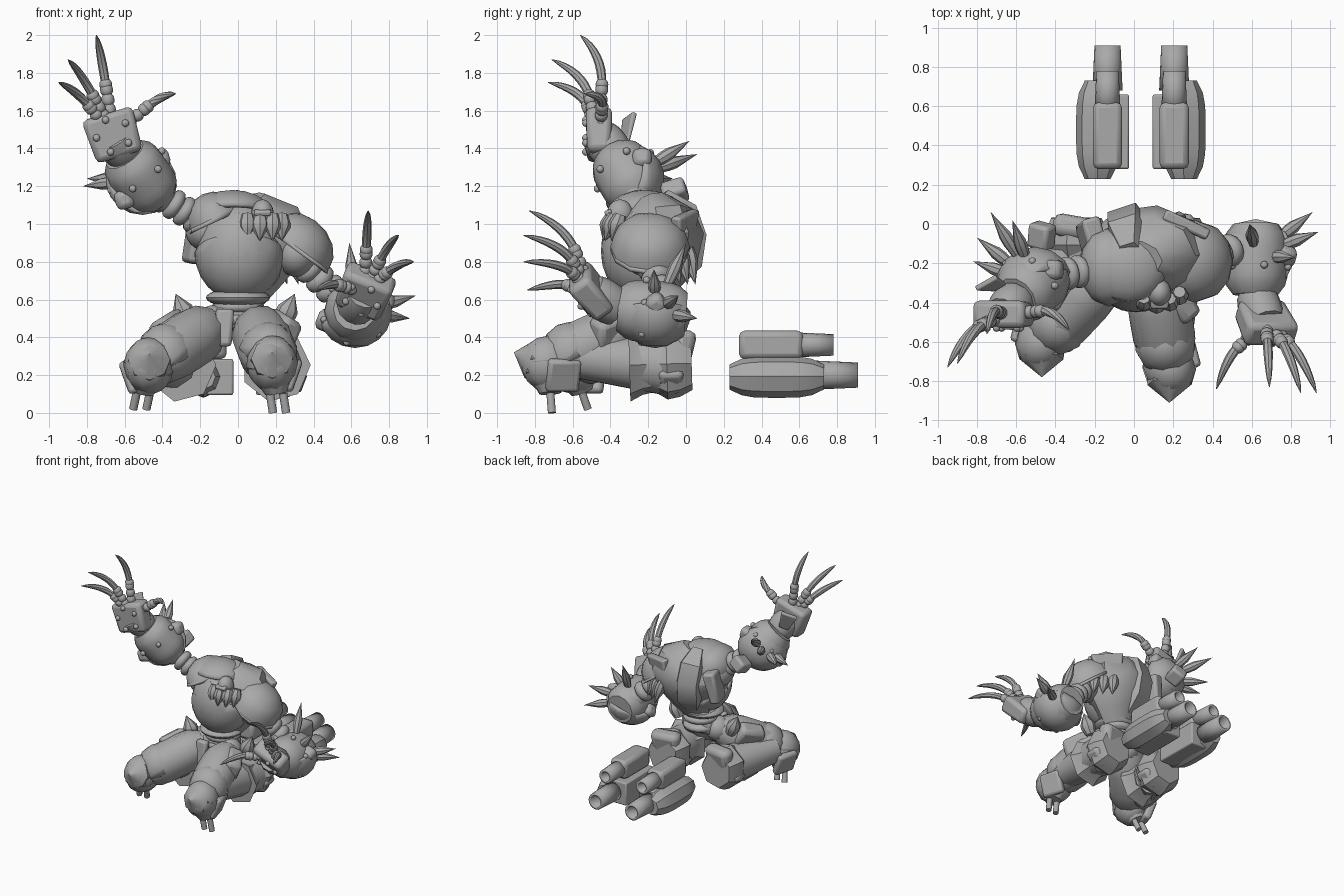
import bpy, bmesh, math
from mathutils import Vector, Matrix, Euler

if "Cube" in bpy.data.objects:
    bpy.data.objects.remove(bpy.data.objects["Cube"], do_unlink=True)

GREY = (.4, .4, .4, 1)
steel = bpy.data.materials.new("grey steel")
steel.use_nodes = True
steel.diffuse_color = GREY
steel.node_tree.nodes["Principled BSDF"].inputs["Base Color"].default_value = GREY


def finish(name, bm, bevel=0, shell=0):
    bmesh.ops.recalc_face_normals(bm, faces=bm.faces[:])
    mesh = bpy.data.meshes.new(name)
    bm.to_mesh(mesh)
    bm.free()
    part = bpy.data.objects.new(name, mesh)
    bpy.context.collection.objects.link(part)
    mesh.materials.append(steel)
    if shell:
        part.modifiers.new("thickness", "SOLIDIFY").thickness = shell
    if bevel:
        modifier = part.modifiers.new("bevel", "BEVEL")
        modifier.width, modifier.segments = bevel, 2
    for other in bpy.context.selected_objects:
        other.select_set(False)
    part.select_set(True)
    bpy.context.view_layer.objects.active = part
    bpy.ops.object.shade_smooth_by_angle(angle=math.radians(38))


def rotation(turn):
    return Euler([math.radians(angle) for angle in turn]).to_matrix()


def place(bm, at, size, turn):
    scale = Matrix.Diagonal((*size, 1))
    bm.transform(Matrix.Translation(at) @ rotation(turn).to_4x4() @ scale)


def ball(name, at, size, turn=(0, 0, 0), segments=20, half=None):
    """Ellipsoid; given a direction, only the half facing it is kept, as a shell."""
    bm = bmesh.new()
    bmesh.ops.create_uvsphere(bm, u_segments=segments, v_segments=segments // 2 + 2, radius=1)
    if half:
        everything = bm.verts[:] + bm.edges[:] + bm.faces[:]
        bmesh.ops.bisect_plane(bm, geom=everything, plane_co=(0, 0, 0), plane_no=half, clear_inner=True)
    place(bm, at, size, turn)
    finish(name, bm, shell=.025 if half else 0)


def box(name, at, size, turn=(0, 0, 0), bevel=.02, taper=1):
    bm = bmesh.new()
    bmesh.ops.create_cube(bm, size=1)
    for vert in bm.verts:
        if vert.co.z < 0:
            vert.co.x *= taper
            vert.co.y *= taper
    place(bm, at, size, turn)
    finish(name, bm, bevel)


def line(start, end, steps):
    return [Vector(start).lerp(Vector(end), i / steps) for i in range(steps + 1)]


def arc(start, pull, end, steps):
    """Curve from start to end, drawn towards the pull point."""
    first, second = line(start, pull, steps), line(pull, end, steps)
    return [a.lerp(b, i / steps) for i, (a, b) in enumerate(zip(first, second))]


def swell(radius, dip):
    return lambda t: radius * (1 - dip * (2 * t - 1) ** 4)


def tube(name, path, profile, sides=12, flat=1, hollow=False):
    """Rings along a path; the profile gives the radius from start to end."""
    bm, rings = bmesh.new(), []
    last = len(path) - 1
    for i, point in enumerate(path):
        ahead = (path[min(i + 1, last)] - path[max(i - 1, 0)]).normalized()
        side = Vector((1, .01, .02))
        side = (side - ahead * ahead.dot(side)).normalized()
        over = ahead.cross(side) * flat
        angles = [math.tau * j / sides for j in range(sides)]
        rings.append([bm.verts.new(point + profile(i / last) * (side * math.cos(a) + over * math.sin(a)))
                      for a in angles])
    for ring, following in zip(rings, rings[1:]):
        for j in range(sides):
            bm.faces.new((ring[j - 1], ring[j], following[j], following[j - 1]))
    if not hollow:
        bm.faces.new(rings[0])
        bm.faces.new(rings[-1])
    finish(name, bm, shell=.02 if hollow else 0)


def spike(name, base, tip, radius):
    tube(name, line(base, tip, 6), lambda t: radius * min(.7 + t, 2.01 - 2 * t), 8)


def beads(name, start, end, count, radius):
    """Ribbed joint of rounded rings."""
    ribs = lambda t: radius * (.7 + .3 * abs(math.sin(math.pi * count * t)) ** .5)
    tube(name, line(start, end, count * 6), ribs, 16)


def finger(name, palm, tip, reach):
    arch = Vector((0, .06, .03))
    joint = palm.lerp(tip, reach) + arch
    base = palm.lerp(joint, .4)
    beads(name + "_segments", base, joint, 3, .034)
    ball(name + "_knuckle", joint, (.034, .034, .034), segments=12)
    claw = arc(joint, joint.lerp(tip, .5) + arch, tip, 8)
    tube(name + "_claw", claw, lambda t: .002 + .026 * (.8 + t) * (1 - t) ** .7, 8)


def rivets(name, centre, facing, spread, count):
    across = facing.orthogonal().normalized()
    up = facing.cross(across)
    for i in range(count):
        angle = math.tau * (i + .5) / count
        at = centre + spread * (across * math.cos(angle) + up * math.sin(angle))
        ball(name, at, (.02, .02, .02), segments=10)


def arm(side, shoulder, elbow, wrist, palm, turn, guard, claws, thumb, spikes):
    elbow, wrist, palm = Vector(elbow), Vector(wrist), Vector(palm)
    middle = elbow.lerp(wrist, .45)
    axis = (wrist - elbow).normalized()
    beads(side + "_upper_arm", shoulder, elbow.lerp(wrist, .25), 6, .085)
    tube(side + "_forearm", line(elbow, wrist, 8), swell(.165, .3), 12)
    ball(side + "_forearm_guard", middle, (.2, .19, .19), segments=14, half=guard)
    rivets(side + "_forearm_rivet", middle + axis * .06, axis, .17, 6)
    sideways = axis.cross(Vector(guard)).normalized()
    for direction in (-1, 1):
        box(side + "_forearm_boss", middle + sideways * direction * .16, (.1, .1, .1), turn, .03)
    for tip in spikes:
        spike(side + "_forearm_spike", middle.lerp(Vector(tip), .35), tip, .032)
    # Hand
    tube(side + "_wrist", line(wrist, palm, 4), swell(.11, .1))
    box(side + "_palm", palm, (.28, .14, .24), turn, .03, .9)
    facing = rotation(turn) @ Vector((0, -1, 0))
    rivets(side + "_palm_rivet", palm + facing * .07, facing, .09, 5)
    for tip in claws:
        finger(side + "_finger", palm, Vector(tip), .45)
    finger(side + "_thumb", palm, Vector(thumb), .55)


# Raised and lowered arms
arm("right", (-.15, -.22, .98), (-.43, -.24, 1.13), (-.6, -.38, 1.37), (-.66, -.46, 1.47),
    (0, -17, 0), (-.4, 1, -.3),
    [(-.95, -.73, 1.75), (-.9, -.71, 1.87), (-.75, -.56, 2)], (-.33, -.54, 1.69),
    [(-.73, .06, 1.37), (-.8, -.07, 1.24), (-.82, -.19, 1.2), (-.62, .02, 1.44)])
arm("left", (.3, -.2, .84), (.62, 0, .52), (.62, -.36, .55), (.67, -.5, .64),
    (38, 22, 0), (.3, 0, -1),
    [(.69, -.83, 1.07), (.85, -.86, .94), (.93, -.86, .8)], (.42, -.84, .65),
    [(.91, .06, .5), (.94, -.04, .62), (.82, -.17, .76), (.59, 0, .9)])
box("right_elbow_plate", (-.47, -.06, 1.17), (.12, .13, .1), (20, -30, -15))
box("right_hand_back_plate", (-.72, -.31, 1.5), (.13, .03, .16), (-20, -20, 30), .01, .6)

# Torso: round chest, waist and broad faceted back
ball("chest", (.01, -.23, .86), (.23, .22, .26), segments=28)
ball("belly_plate", (.01, -.23, .85), (.24, .22, .26), half=(0, -.4, -1))
tube("back_shell", arc((0, -.18, .6), (.12, -.1, .9), (.02, -.18, 1.12), 5),
     lambda t: .13 + .19 * math.sin(math.pi * t ** 1.4), 9, .75)
tube("back_ridge", arc((0, -.1, .68), (-.05, .09, .95), (-.02, -.14, 1.14), 4), swell(.13, .5), 5)
beads("waist", (0, -.2, .46), (0, -.2, .66), 3, .14)
ball("belt_ring", (0, -.22, .61), (.17, .16, .05))
box("pelvis", (0, -.22, .5), (.26, .2, .13), bevel=.04)
box("front_tasset", (-.07, -.38, .45), (.1, .06, .2), (-8, 0, 0), taper=.7)

# Head and toothed collar
ball("head", (.13, -.35, 1.05), (.06, .07, .08))
box("brow", (.13, -.41, 1.06), (.09, .04, .03), (20, 0, 0), .01)
box("jaw", (.13, -.39, 1), (.07, .07, .04), taper=.6)
ball("hood", (-.03, -.22, 1.07), (.2, .19, .11), segments=14, half=(0, .3, 1))
for i in range(5):
    angle = math.pi * (1.15 + i * .17)
    root = Vector((.12 + .13 * math.cos(angle), -.3 + .09 * math.sin(angle), 1.05))
    spike("collar_tooth", root, root + Vector((0, -.05, -.14)), .045)

# Shoulder and back armour
ball("left_shoulder_guard", (.31, -.19, .88), (.21, .21, .17), (0, 36, 0), 12, half=(0, 0, 1))
ball("left_shoulder_joint", (.31, -.2, .84), (.11, .14, .12))
ball("right_shoulder_guard", (-.13, -.22, 1.03), (.15, .2, .14), (0, -25, 0), 12, half=(0, 0, 1))
ball("right_shoulder_joint", (-.18, -.2, .97), (.1, .13, .11))
box("right_back_plate", (-.22, -.07, .92), (.1, .2, .26), (0, 12, 15), .02, .8)
box("left_back_plate", (.24, -.01, .92), (.26, .06, .28), (-8, 10, -25), taper=.5)
for i in range(3):
    root = Vector((.2 + i * .06, -i * .04, .9))
    spike("back_quill", root, root + Vector((.06, .05, -.22)), .04)

# Crouching legs: thigh, knee guard, calf, heel block and toes
for side, out, hip, knee, heel, toe in (
        ("right", -1, (-.13, -.24, .47), (-.47, -.6, .25), (-.3, -.12, .25), (-.52, -.52, .02)),
        ("left", 1, (.1, -.26, .47), (.18, -.73, .26), (.2, -.12, .25), (.22, -.71, 0))):
    hip, knee, heel, toe = map(Vector, (hip, knee, heel, toe))
    ball(side + "_hip", hip, (.1, .1, .1))
    tube(side + "_thigh", line(hip, knee, 6), swell(.16, .4), 10)
    ball(side + "_thigh_guard", hip.lerp(knee, .75), (.16, .16, .17), (0, 0, 30 * out), 10, half=(0, -.5, 1))
    ball(side + "_knee_guard", knee, (.135, .15, .15), (25, 0, 20 * out), 10)
    spike(side + "_knee_spike", knee, knee + Vector((0, -.18, .06)), .11)
    box(side + "_knee_plate", knee + Vector((0, -.1, .03)), (.08, .08, .08), (15, 45, 0))
    box(side + "_hip_guard", hip.lerp(knee, .4) + Vector((.09 * out, .05, .06)), (.12, .2, .16),
        (20, 25 * out, 40 * out), .03, 1.2)
    root = hip + Vector((.13 * out, .02, 0))
    spike(side + "_hip_spike", root, root + Vector((.07 * out, 0, .16)), .055)
    tube(side + "_calf", line(knee + Vector((0, .1, .04)), heel, 6), lambda t: .11 + .05 * t, 10)
    # Heel armour: flared block with a raised rear cuff and side fins
    back = heel + Vector((0, .15, .01))
    tube(side + "_heel_block", line(heel - Vector((0, .18, 0)), back, 5),
         lambda t: .16 + .025 * math.cos(math.tau * t * 1.5), 7, 1.05)
    box(side + "_heel_cuff", back - Vector((0, .06, -.06)), (.24, .12, .24), (-10, 0, 10 * out), .04, .8)
    for tilt in (-35, 35):
        box(side + "_heel_fin", heel + Vector((0, .04, -.02)), (.32, .14, .16), (0, tilt, 0), .03, .8)
    ankle = toe.lerp(knee, .4)
    tube(side + "_shin", line(knee, ankle, 4), lambda t: .14 - .08 * t, 10)
    box(side + "_shin_side", knee + Vector((.09 * out, .08, -.06)), (.06, .18, .18), (0, 20 * out, 15 * out))
    for shift in (Vector((-.035, 0, 0)), Vector((.035, 0, 0))):
        tube(side + "_toe", line(ankle + shift, toe + shift, 1), lambda t: .022, 10)

# Twin gun pods behind, mirrored about their shared middle
for side, out in (("right", -1), ("left", 1)):
    middle = .035
    gun, outer, inner = (middle + out * offset for offset in (.17, .22, .13))
    tube(side + "_lower_pod", line((outer, .23, .19), (outer, .73, .19), 8), swell(.11, .4), 8)
    box(side + "_inner_plate", (inner, .47, .19), (.14, .38, .19), bevel=.01)
    box(side + "_upper_pod", (gun, .45, .36), (.15, .34, .15), bevel=.03)
    for level, start, end, height, radius in (("upper", .58, .78, .36, .06), ("lower", .68, .91, .2, .07)):
        tube(side + "_" + level + "_barrel", line((gun, start, height), (gun, end, height), 2),
             lambda t: radius * (1.1 - .15 * t), 16, hollow=True)
